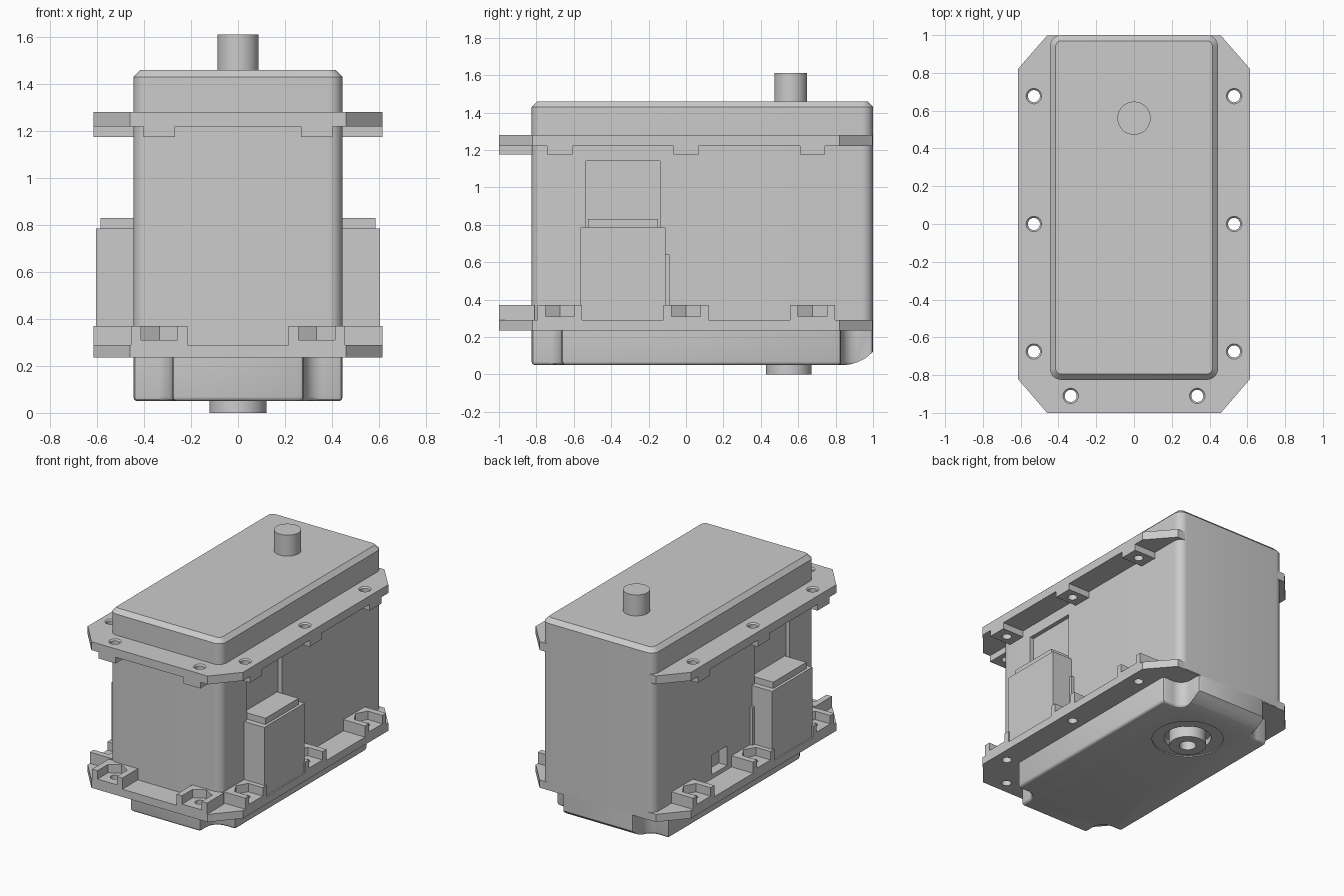
import bpy, bmesh, math
from mathutils import Vector

if "Cube" in bpy.data.objects:
    bpy.data.objects.remove(bpy.data.objects["Cube"])

grey = bpy.data.materials.new("housing_grey")
grey.diffuse_color = (0.6, 0.6, 0.6, 1)
grey.use_nodes = True
grey.node_tree.nodes["Principled BSDF"].inputs["Base Color"].default_value = grey.diffuse_color


def make(name, bm):
    bmesh.ops.recalc_face_normals(bm, faces=bm.faces[:])
    me = bpy.data.meshes.new(name)
    bm.to_mesh(me)
    bm.free()
    ob = bpy.data.objects.new(name, me)
    bpy.context.collection.objects.link(ob)
    me.materials.append(grey)
    return ob


def prism(name, pts, lo, hi, axis="z", top=0, bottom=0, segs=1):
    """Extrude an outline; optionally bevel the rim edges of either end."""
    bm = bmesh.new()
    face = bm.faces.new([bm.verts.new((a, b, lo)) for a, b in pts])
    ext = bmesh.ops.extrude_face_region(bm, geom=[face])
    for v in ext["geom"]:
        if isinstance(v, bmesh.types.BMVert):
            v.co.z = hi
    bmesh.ops.recalc_face_normals(bm, faces=bm.faces[:])
    for z, size, n in ((hi, top, 1), (lo, bottom, segs)):
        if size:
            rim = [e for e in bm.edges if all(abs(v.co.z - z) < 1e-5 for v in e.verts)]
            bmesh.ops.bevel(bm, geom=rim, offset=size, segments=n, profile=0.5, affect="EDGES")
    if axis == "x":
        for v in bm.verts:
            v.co = Vector((v.co.z, v.co.x, v.co.y))
    return make(name, bm)


def rect(x0, x1, y0, y1):
    return [(x0, y0), (x1, y0), (x1, y1), (x0, y1)]


def box(name, x0, x1, y0, y1, z0, z1):
    return prism(name, rect(min(x0, x1), max(x0, x1), y0, y1), z0, z1)


def arc(cx, cy, r, a0, a1, n=7):
    return [(cx + r * math.cos(math.radians(a0 + (a1 - a0) * i / n)),
             cy + r * math.sin(math.radians(a0 + (a1 - a0) * i / n))) for i in range(n + 1)]


def disc(name, x, y, r, z0, z1, r2=None, n=40):
    bm = bmesh.new()
    bmesh.ops.create_cone(bm, cap_ends=True, segments=n, radius1=r,
                          radius2=r if r2 is None else r2, depth=z1 - z0)
    bmesh.ops.translate(bm, verts=bm.verts[:], vec=(x, y, (z0 + z1) / 2))
    return make(name, bm)


def boolean(ob, tool, op="DIFFERENCE"):
    mod = ob.modifiers.new("bool", "BOOLEAN")
    mod.operation, mod.object, mod.solver = op, tool, "EXACT"
    bpy.context.view_layer.update()
    me = bpy.data.meshes.new_from_object(ob.evaluated_get(bpy.context.evaluated_depsgraph_get()))
    ob.modifiers.clear()
    ob.data = me
    bpy.data.objects.remove(tool)


# Main body with chamfered lid
R = 0.06
outline = (arc(0.385, -0.765, R, -90, 0) + arc(0.385, 0.94, R, 0, 90)
           + arc(-0.385, 0.94, R, 90, 180) + arc(-0.385, -0.765, R, 180, 270))
body = prism("body", outline, 0.24, 1.46, top=0.03)
for s in (1, -1):
    boolean(body, box("recess_cutter", s * 0.415, s * 0.6, -0.535, -0.14, 0.5, 1.14))
boolean(body, box("port_cutter", -0.6, -0.38, 0.17, 0.34, 0.32, 0.46))

# Bottom cover: four corners notched out, rounded lower rim
r = 0.08
half = ([(0.26, -0.825), (0.274, -0.819), (0.28, -0.805)]
        + arc(0.28 + r, -0.665 - r, r, 180, 90)
        + [(0.425, -0.665), (0.439, -0.659), (0.445, -0.645),
           (0.445, 0.81), (0.439, 0.824), (0.425, 0.83)]
        + arc(0.28 + r, 0.83 + r, r, 270, 180)
        + [(0.28, 0.98), (0.274, 0.994), (0.26, 1.0)])
cover = prism("bottom_cover", half + [(-x, y) for x, y in reversed(half)],
              0.05, 0.25, bottom=0.018, segs=3)
boolean(cover, prism("rear_round_cutter", [(0.84, 0.049), (0.88, 0.054), (0.92, 0.066), (0.96, 0.087),
                     (1.0, 0.12), (1.05, 0.18), (1.05, 0.0), (0.84, 0.0)], -0.6, 0.6, "x"))
boolean(cover, disc("seat_cutter", 0, 0.55, 0.235, 0.0, 0.058))
boolean(cover, disc("well_cutter", 0, 0.55, 0.155, 0.0, 0.1))

# Bottom bearing boss with centre hole, and output shaft on top
boss = disc("bottom_boss", 0, 0.55, 0.122, 0.0, 0.15)
boolean(boss, disc("bore_cutter", 0, 0.55, 0.055, -0.05, 0.08))
disc("output_shaft", 0, 0.56, 0.088, 1.4, 1.61)

# Bolt positions: (x, y, outward direction)
bolts = [(s * 0.53, y, (s, 0)) for s in (1, -1) for y in (-0.675, 0.0, 0.677)]
bolts += [(s * 0.335, -0.91, (0, -1)) for s in (1, -1)]


def local(bolt, pts):
    """Place points (along edge, outward) around a bolt."""
    x, y, (dx, dy) = bolt
    return [(x - u * dy + v * dx, y + u * dx + v * dy) for u, v in pts]


plate = [(0.46, -1), (0.615, -0.82), (0.615, 0.82), (0.46, 0.998)]
plate += [(-x, y) for x, y in reversed(plate)]

# Upper flange with small pads under each bolt
upper = prism("upper_flange", plate, 1.22, 1.28)
for b in bolts:
    v = 0.085 if b[2][0] else 0.09
    boolean(upper, prism("pad", local(b, rect(-0.067, 0.067, -0.1, v)), 1.175, 1.25), "UNION")

# Lower flange with open nut pockets around each bolt
lower = prism("lower_flange", plate, 0.235, 0.29)
for b in bolts:
    v = 0.085 if b[2][0] else 0.09
    boolean(lower, prism("pad", local(b, rect(-0.12, 0.12, -0.1, v)), 0.26, 0.37), "UNION")
    pocket = [(0.077, 0.2), (0.077, -0.03), (0, -0.074), (-0.077, -0.03), (-0.077, 0.2)]
    boolean(lower, prism("pocket_cutter", local(b, pocket), 0.31, 0.5))

# Bolt holes, countersunk on the outer faces
for x, y, d in bolts:
    boolean(upper, disc("hole_cutter", x, y, 0.032, 1.1, 1.4, n=24))
    boolean(upper, disc("sink_cutter", x, y, 0.028, 1.267, 1.283, 0.044, n=24))
    boolean(lower, disc("hole_cutter", x, y, 0.032, 0.1, 0.5, n=24))

# Side connector blocks
for s, side in ((1, "right"), (-1, "left")):
    box(side + "_connector", s * 0.40, s * 0.605, -0.565, -0.11, 0.27, 0.785)
    box(side + "_connector_cap", s * 0.40, s * 0.585, -0.525, -0.15, 0.7, 0.83)
    box(side + "_connector_tab", s * 0.40, s * 0.465, -0.2, -0.087, 0.27, 0.64)

# Smooth curved walls, keep hard edges
for ob in bpy.context.collection.objects:
    ob.data.polygons.foreach_set("use_smooth", [True] * len(ob.data.polygons))
    ob.data.set_sharp_from_angle(angle=math.radians(30))
